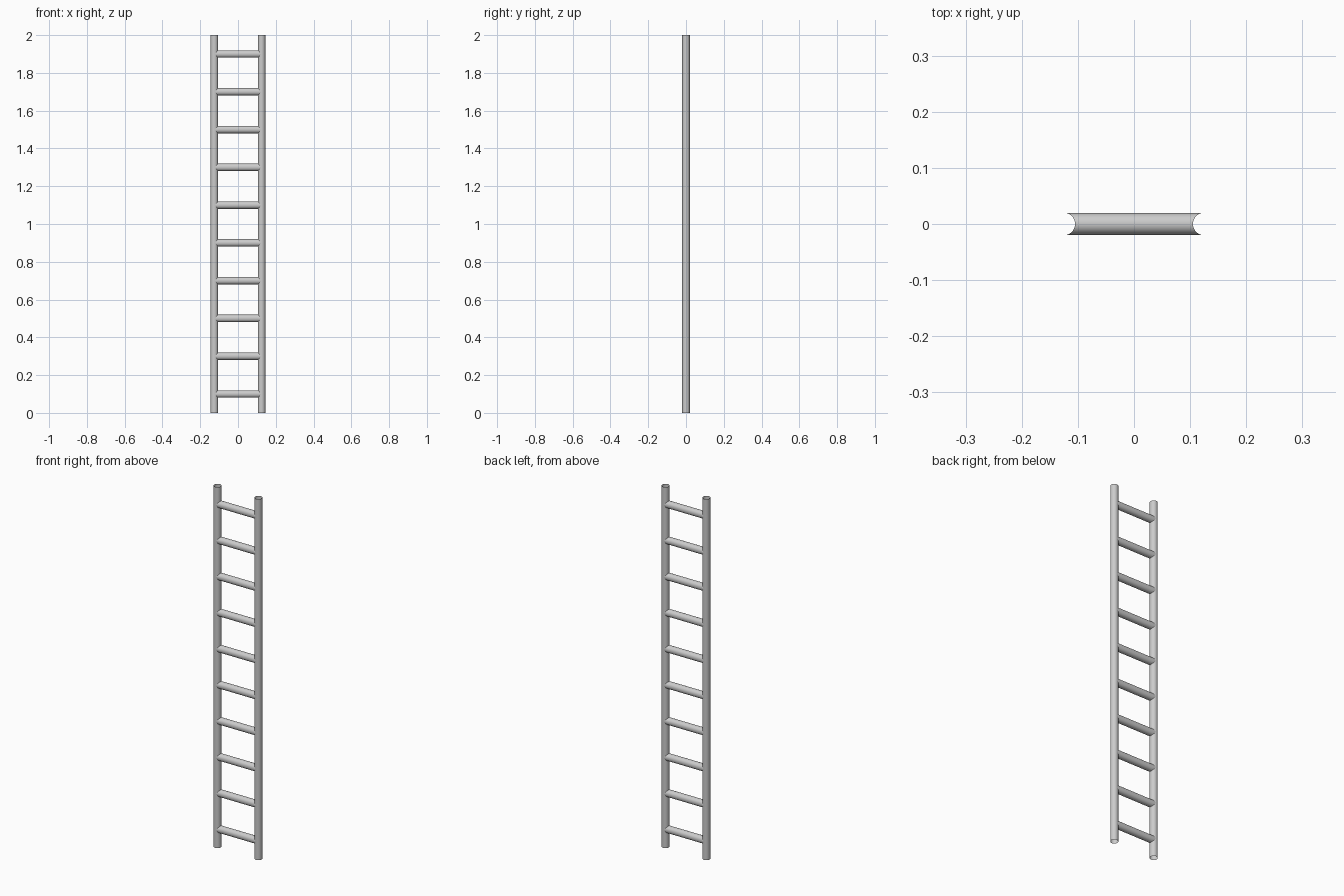
import bpy, bmesh
from math import sin, cos, pi, sqrt
from mathutils import Matrix

if "Cube" in bpy.data.objects:
    bpy.data.objects.remove(bpy.data.objects["Cube"])

HEIGHT, RAIL_X, RAIL_R, RUNG_R, SIDES = 2.0, 0.125, 0.02, 0.0197, 32
RUNGS, SPACING = 10, 0.2


def add_object(name, bm):
    bmesh.ops.recalc_face_normals(bm, faces=bm.faces[:])
    mesh = bpy.data.meshes.new(name)
    bm.to_mesh(mesh)
    bm.free()
    for p in mesh.polygons:
        p.use_smooth = True
    obj = bpy.data.objects.new(name, mesh)
    bpy.context.collection.objects.link(obj)
    return obj


def rail(name, x):
    # open-ended upright tube
    bm = bmesh.new()
    bmesh.ops.create_cone(bm, cap_ends=False, segments=SIDES, radius1=RAIL_R,
                          radius2=RAIL_R, depth=HEIGHT,
                          matrix=Matrix.Translation((x, 0, HEIGHT / 2)))
    # open shell: force the walls to face outwards
    obj = add_object(name, bm)
    face = obj.data.polygons[0]
    if face.normal.x * (face.center.x - x) + face.normal.y * face.center.y < 0:
        obj.data.flip_normals()


def rung(name, z):
    # open tube whose ends are saddle-cut to fit the rails
    bm = bmesh.new()
    rings = []
    for side in (-1, 1):
        ring = []
        for i in range(SIDES):
            a = 2 * pi * i / SIDES
            y = RUNG_R * cos(a)
            x = RAIL_X - sqrt(RAIL_R ** 2 - y ** 2)
            ring.append(bm.verts.new((side * x, y, z + RUNG_R * sin(a))))
        rings.append(ring)
    left, right = rings
    for i in range(SIDES):
        j = (i + 1) % SIDES
        bm.faces.new((left[i], left[j], right[j], right[i]))
    obj = add_object(name, bm)
    face = obj.data.polygons[0]
    if face.normal.y * face.center.y + face.normal.z * (face.center.z - z) < 0:
        obj.data.flip_normals()


# two uprights
rail("left_rail", -RAIL_X)
rail("right_rail", RAIL_X)

# evenly spaced rungs
for k in range(RUNGS):
    rung(f"rung_{k + 1}", SPACING * (k + 0.5))
